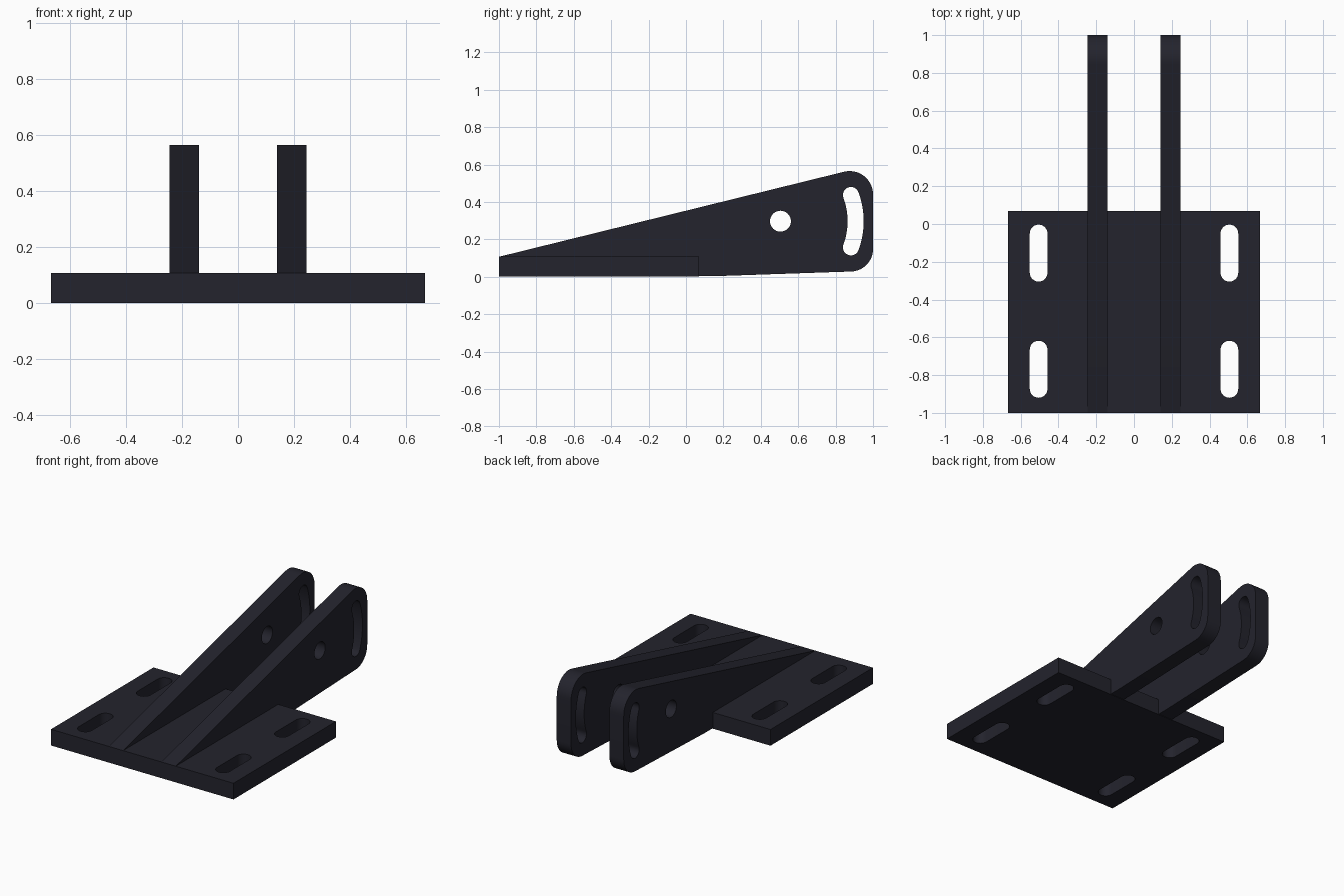
import bpy, bmesh, math
from mathutils import Vector

if "Cube" in bpy.data.objects:
    bpy.data.objects.remove(bpy.data.objects["Cube"])

metal = bpy.data.materials.new("dark_metal")
metal.diffuse_color = (0.017, 0.017, 0.026, 1)
metal.use_nodes = True
metal.node_tree.nodes["Principled BSDF"].inputs["Base Color"].default_value = metal.diffuse_color


def arc(cx, cy, r, a0, a1, n=12):
    """Points on an arc, angles in degrees."""
    angles = [math.radians(a0 + (a1 - a0) * i / n) for i in range(n + 1)]
    return [(cx + r * math.cos(a), cy + r * math.sin(a)) for a in angles]


def extruded_part(name, loops, place, depth):
    """Fill an outline with holes, then extrude it along depth."""
    bm = bmesh.new()
    for loop in loops:
        vs = [bm.verts.new(place(u, v)) for u, v in loop]
        for a, b in zip(vs, vs[1:] + vs[:1]):
            bm.edges.new((a, b))
    bmesh.ops.triangle_fill(bm, use_beauty=True, use_dissolve=False, edges=bm.edges[:])
    ext = bmesh.ops.extrude_face_region(bm, geom=bm.faces[:], use_keep_orig=True)
    moved = [g for g in ext["geom"] if isinstance(g, bmesh.types.BMVert)]
    bmesh.ops.translate(bm, verts=moved, vec=Vector(depth))
    bmesh.ops.recalc_face_normals(bm, faces=bm.faces[:])
    mesh = bpy.data.meshes.new(name)
    bm.to_mesh(mesh)
    bm.free()
    mesh.materials.append(metal)
    ob = bpy.data.objects.new(name, mesh)
    bpy.context.collection.objects.link(ob)
    bpy.ops.object.select_all(action='DESELECT')
    ob.select_set(True)
    bpy.context.view_layer.objects.active = ob
    bpy.ops.object.shade_smooth_by_angle(angle=math.radians(30))
    return ob


# Base plate with four rounded slots
W, T = 0.667, 0.107
plate = [[(-W, -1), (W, -1), (W, 0.07), (-W, 0.07)]]
R = 0.047
for x in (-0.505, 0.505):
    for y0, y1 in ((-0.92, -0.618), (-0.305, -0.003)):
        plate.append(arc(x, y1 - R, R, 0, 180) + arc(x, y0 + R, R, 180, 360))
extruded_part("base_plate", plate, lambda u, v: (u, v, 0), (0, 0, T))

# Arm profile: tapered wedge with rounded far end
outline = [(-0.999, T), (-0.999, 0.002), (0.15, 0.003)]
outline += arc(0.88, 0.148, 0.12, -88, 0)
outline += arc(0.875, 0.44, 0.125, 0, 104)

# Pivot hole, and a curved slot centred on it
px, pz = 0.505, 0.297
hole = arc(px, pz, 0.056, 0, 360, 32)[:-1]
A, RAD, r = 20.4, 0.402, 0.043
ca, sa = RAD * math.cos(math.radians(A)), RAD * math.sin(math.radians(A))
slot = arc(px, pz, RAD + r, -A, A, 16)
slot += arc(px + ca, pz + sa, r, A, A + 180)[1:-1]
slot += arc(px, pz, RAD - r, A, -A, 16)
slot += arc(px + ca, pz - sa, r, 180 - A, 360 - A)[1:-1]

# Pair of arms
for side, x in (("left", -0.245), ("right", 0.14)):
    extruded_part(side + "_arm", [outline, hole, slot],
                  lambda u, v, x=x: (x, u, v), (0.105, 0, 0))
